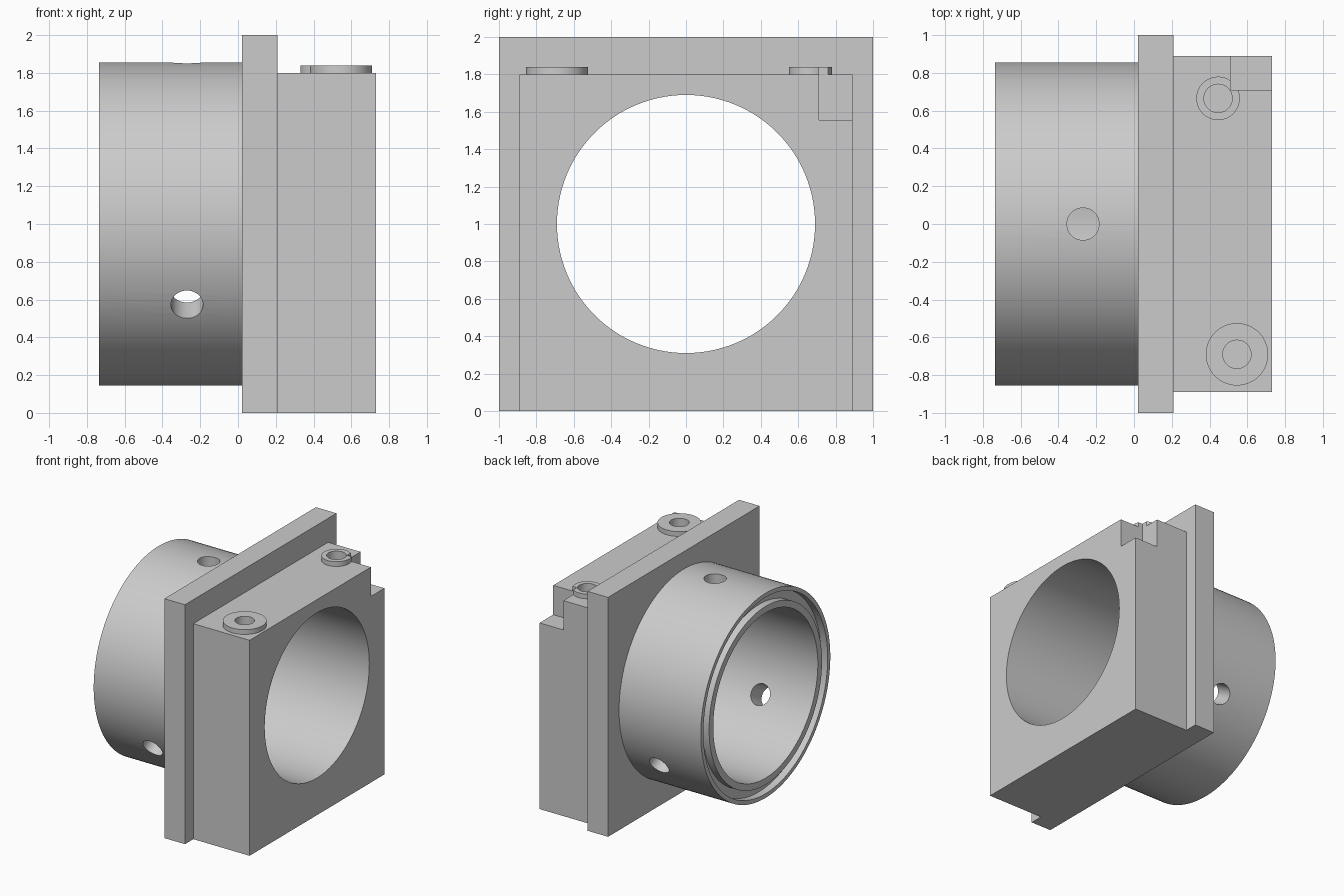
import bpy, bmesh, math
from mathutils import Matrix, Vector

if "Cube" in bpy.data.objects:
    bpy.data.objects.remove(bpy.data.objects["Cube"])

steel = bpy.data.materials.new("plain_grey")
steel.use_nodes = True
GREY = (0.6, 0.6, 0.6, 1)
steel.diffuse_color = GREY
steel.node_tree.nodes["Principled BSDF"].inputs["Base Color"].default_value = GREY

AXIS_Z = 1.0
BORE = 0.69
ALONG_X = Matrix.Rotation(math.pi / 2, 4, 'Y')


def make(name, bm):
    bmesh.ops.recalc_face_normals(bm, faces=bm.faces)
    mesh = bpy.data.meshes.new(name)
    bm.to_mesh(mesh)
    bm.free()
    mesh.materials.append(steel)
    ob = bpy.data.objects.new(name, mesh)
    bpy.context.collection.objects.link(ob)
    return ob


def box(name, lo, hi):
    bm = bmesh.new()
    lo, hi = Vector(lo), Vector(hi)
    size = Matrix.Diagonal((*(hi - lo), 1))
    bmesh.ops.create_cube(bm, size=1, matrix=Matrix.Translation((lo + hi) / 2) @ size)
    return make(name, bm)


def cylinder(name, centre, radius, depth, turn=Matrix(), sides=48):
    bm = bmesh.new()
    bmesh.ops.create_cone(bm, cap_ends=True, segments=sides, radius1=radius, radius2=radius,
                          depth=depth, matrix=Matrix.Translation(centre) @ turn)
    return make(name, bm)


def lathe(name, profile, sides=128):
    """Spin a closed (x, radius) outline around the bore axis."""
    bm = bmesh.new()
    rings = []
    for i in range(sides):
        a = math.tau * i / sides
        rings.append([bm.verts.new((x, r * math.sin(a), AXIS_Z + r * math.cos(a)))
                      for x, r in profile])
    n = len(profile)
    for i in range(sides):
        p, q = rings[i], rings[(i + 1) % sides]
        for j in range(n):
            k = (j + 1) % n
            bm.faces.new((p[j], p[k], q[k], q[j]))
    return make(name, bm)


def cut(ob, *cutters):
    for c in cutters:
        c.hide_render = True
        m = ob.modifiers.new("cut", 'BOOLEAN')
        m.operation, m.solver, m.object = 'DIFFERENCE', 'EXACT', c
        bpy.context.view_layer.objects.active = ob
        bpy.ops.object.modifier_apply(modifier=m.name)


# Cutters: main bore, corner notch, bolt holes, radial holes
bore = cylinder("bore_cutter", (0.4, 0, AXIS_Z), BORE, 1.4, ALONG_X, 128)
notch = box("notch_cutter", (0.51, 0.71, 1.555), (0.9, 1.1, 2.0))
BOSSES = {"front_boss": (0.545, -0.69, 0.165), "back_boss": (0.445, 0.665, 0.115)}
bolt_holes = [cylinder("bolt_hole_cutter", (x, y, 1.8), 0.075, 0.4)
              for x, y, r in BOSSES.values()]
radial_holes = []
for i in range(3):
    turn = Matrix.Rotation(math.tau * i / 3, 4, 'X')
    centre = Vector((-0.27, 0, AXIS_Z)) + turn @ Vector((0, 0, 0.77))
    radial_holes.append(cylinder("radial_hole_cutter", centre, 0.085, 0.4, turn))

# Sleeve with a ring groove in its open end
END, GROOVE = -0.735, -0.675
sleeve = lathe("sleeve", [(0.02, BORE), (0.02, 0.855), (END, 0.855), (END, 0.82),
                          (GROOVE, 0.82), (GROOVE, 0.745), (END, 0.745), (END, BORE)])
cut(sleeve, *radial_holes)

# Square flange
flange = box("flange", (0.02, -1, 0), (0.21, 1, 2))
cut(flange, bore)

# Clamp block with notch and bolt holes
block = box("block", (0.21, -0.89, 0), (0.73, 0.89, 1.8))
cut(block, bore, notch, *bolt_holes)

# Raised bosses around the bolt holes
parts = [sleeve, flange, block]
for (name, (x, y, r)), hole in zip(BOSSES.items(), bolt_holes):
    boss = cylinder(name, (x, y, 1.82), r, 0.04, sides=64)
    cut(boss, hole, notch)
    parts.append(boss)

for c in [bore, notch, *bolt_holes, *radial_holes]:
    bpy.data.objects.remove(c)

bpy.ops.object.select_all(action='DESELECT')
for ob in parts:
    ob.select_set(True)
bpy.context.view_layer.objects.active = sleeve
bpy.ops.object.shade_smooth_by_angle(angle=math.radians(30))
